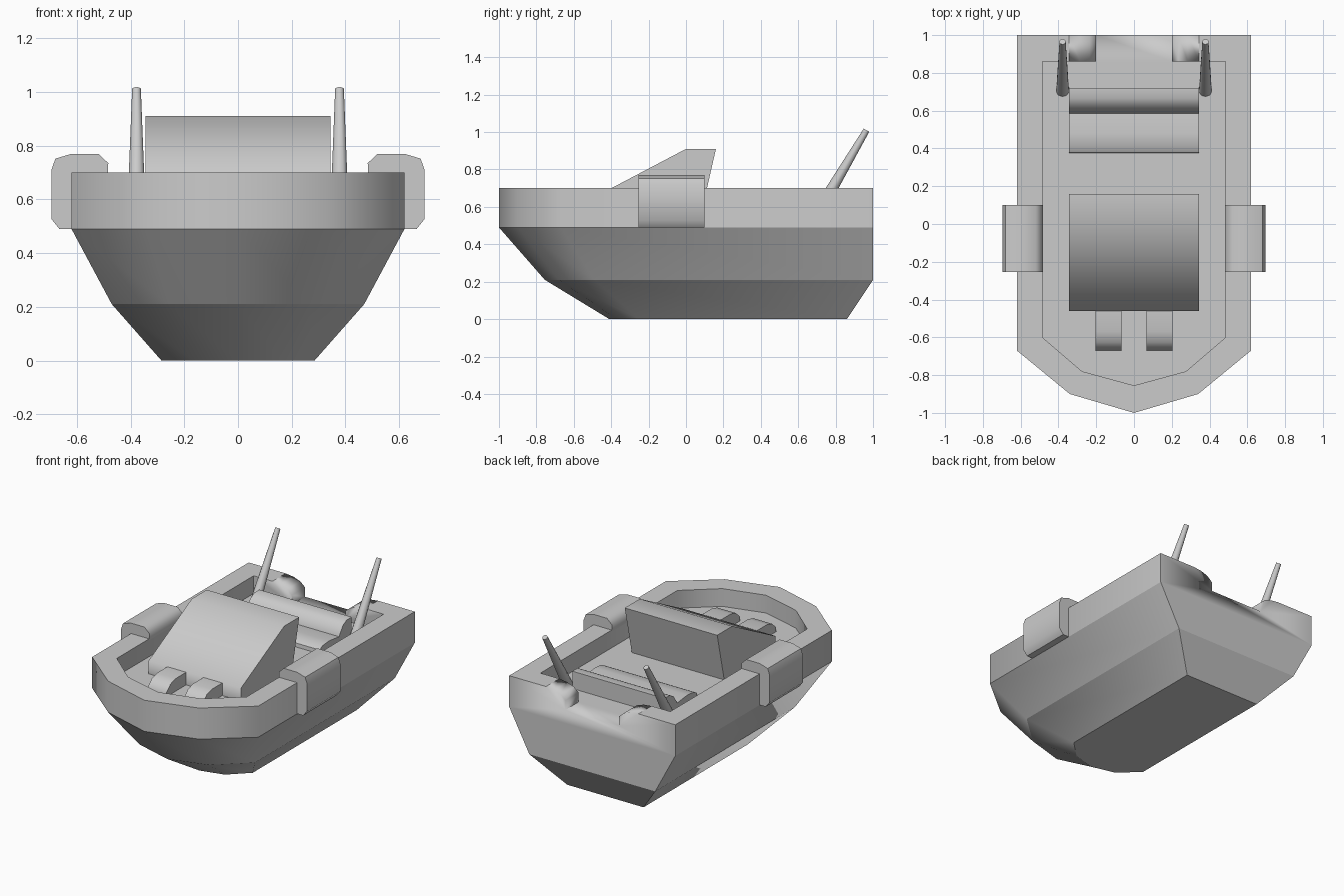
import bpy, bmesh, math
from mathutils import Vector

if "Cube" in bpy.data.objects:
    bpy.data.objects.remove(bpy.data.objects["Cube"])


def finish(name, bm, angle=50):
    bmesh.ops.recalc_face_normals(bm, faces=bm.faces)
    mesh = bpy.data.meshes.new(name)
    bm.to_mesh(mesh)
    bm.free()
    ob = bpy.data.objects.new(name, mesh)
    bpy.context.collection.objects.link(ob)
    bpy.ops.object.select_all(action='DESELECT')
    ob.select_set(True)
    bpy.context.view_layer.objects.active = ob
    bpy.ops.object.shade_smooth_by_angle(angle=math.radians(angle), keep_sharp_edges=True)
    return ob


def prism(name, profile, place, a, b, angle=50):
    """Extrude a closed profile from a to b; place(p, q, t) gives a 3D point."""
    bm = bmesh.new()
    ends = [[bm.verts.new(place(p, q, t)) for p, q in profile] for t in (a, b)]
    bm.faces.new(ends[0])
    bm.faces.new(ends[1])
    n = len(profile)
    for i in range(n):
        j = (i + 1) % n
        bm.faces.new((ends[0][i], ends[0][j], ends[1][j], ends[1][i]))
    return finish(name, bm, angle)


def across(p, q, t):      # profile in y-z, extruded along x
    return (t, p, q)


def lengthwise(p, q, t):  # profile in x-z, extruded along y
    return (p, t, q)


# Hull: stacked half outlines (stern corner, bow shoulder, bow cheek, bow tip)
FLOOR = 0.58
RINGS = [
    (0.00, [(0.285, 0.86), (0.285, -0.25), (0.16, -0.37), (0, -0.41)]),
    (0.21, [(0.47, 1.0), (0.47, -0.49), (0.26, -0.68), (0, -0.755)]),
    (0.49, [(0.62, 1.0), (0.62, -0.67), (0.34, -0.90), (0, -1.0)]),
    (0.70, [(0.62, 1.0), (0.62, -0.67), (0.34, -0.90), (0, -1.0)]),
    (0.70, [(0.485, 0.86), (0.485, -0.60), (0.275, -0.78), (0, -0.855)]),
    (FLOOR, [(0.485, 0.86), (0.485, -0.60), (0.275, -0.78), (0, -0.855)]),
]
bm = bmesh.new()
loops = []
for z, half in RINGS:
    outline = half + [(-x, y) for x, y in reversed(half[:-1])]
    loops.append([bm.verts.new((x, y, z)) for x, y in outline])
for lo, hi in zip(loops, loops[1:]):
    for i in range(7):
        j = (i + 1) % 7
        bm.faces.new((lo[i], lo[j], hi[j], hi[i]))
bm.faces.new(loops[0])
bm.faces.new(loops[-1])
for e in bm.edges:
    if abs(e.verts[0].co.z - e.verts[1].co.z) < 1e-5:
        e.smooth = False
hull = finish("hull", bm, 55)

# Boarding notch in the transom
half = [(0.2, FLOOR + 0.001), (0.2, 0.645), (0.235, 0.675), (0.285, 0.693), (0.345, 0.70), (0.345, 0.8)]
notch = prism("notch_cutter", half + [(-x, z) for x, z in reversed(half)], lengthwise, 0.8, 1.1)
notch.hide_render = True
mod = hull.modifiers.new("notch", 'BOOLEAN')
mod.operation = 'DIFFERENCE'
mod.solver = 'EXACT'
mod.object = notch
bpy.context.view_layer.objects.active = hull
bpy.ops.object.modifier_apply(modifier=mod.name)
bpy.data.objects.remove(notch)

# Sloped cabin console
prism("console", [(-0.46, FLOOR), (-0.46, 0.668), (0, 0.91), (0.16, 0.91), (0.085, FLOOR)],
      across, -0.345, 0.345, 65)

# Rear bench: cushion and backrest
prism("bench_seat", [(0.375, FLOOR), (0.378, 0.605), (0.41, 0.622), (0.48, 0.628), (0.59, 0.615), (0.59, FLOOR)],
      across, -0.345, 0.345)
prism("bench_backrest", [(0.585, FLOOR), (0.585, 0.615), (0.625, 0.675), (0.665, 0.697), (0.72, 0.697), (0.72, FLOOR)],
      across, -0.345, 0.345, 60)

POD = [(0.485, 0.69), (0.483, 0.735), (0.52, 0.77), (0.62, 0.77), (0.68, 0.752),
       (0.695, 0.71), (0.695, 0.527), (0.665, 0.49), (0.61, 0.49), (0.61, 0.69)]
BUMP = [(-0.67, FLOOR), (-0.668, 0.61), (-0.625, 0.65), (-0.57, 0.665), (-0.45, 0.665), (-0.45, FLOOR)]
for side, s in (("left", -1), ("right", 1)):
    # Fender pod hooked over the gunwale
    prism(side + "_fender", [(s * x, z) for x, z in POD], lengthwise, -0.255, 0.10)
    # Small bow cushion
    prism(side + "_bow_cushion", BUMP, across, s * 0.065, s * 0.205)
    # Raked tapered pole
    base, tip = Vector((s * 0.378, 0.705, 0.57)), Vector((s * 0.378, 0.965, 1.01))
    axis = tip - base
    bm = bmesh.new()
    bmesh.ops.create_cone(bm, cap_ends=True, segments=10, radius1=0.035, radius2=0.017, depth=axis.length)
    bm.transform(axis.to_track_quat('Z', 'Y').to_matrix().to_4x4())
    bmesh.ops.translate(bm, verts=bm.verts, vec=(base + tip) / 2)
    finish(side + "_pole", bm)
